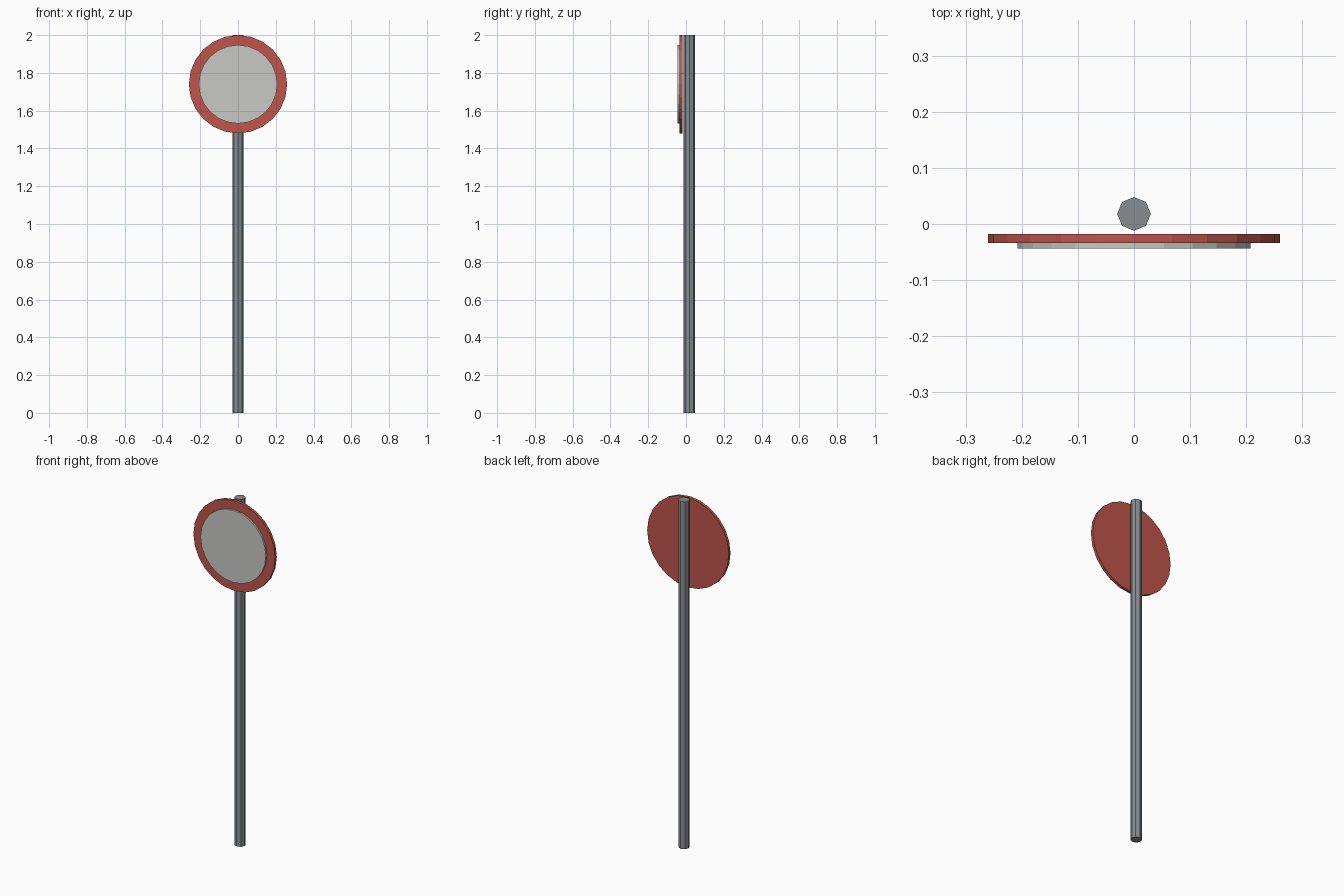
import bpy
import math

cube = bpy.data.objects.get("Cube")
if cube:
    bpy.data.objects.remove(cube, do_unlink=True)


def material(name, colour):
    mat = bpy.data.materials.new(name)
    mat.use_nodes = True
    mat.diffuse_color = (*colour, 1)
    mat.node_tree.nodes["Principled BSDF"].inputs["Base Color"].default_value = (*colour, 1)
    return mat


def cylinder(name, sides, radius, depth, location, mat, tilt=0):
    bpy.ops.mesh.primitive_cylinder_add(vertices=sides, radius=radius, depth=depth,
                                        location=location, rotation=(tilt, 0, 0))
    obj = bpy.context.object
    obj.name = name
    obj.data.materials.append(mat)
    return obj


steel = material("steel grey", (0.25, 0.27, 0.28))
red = material("sign red", (0.52, 0.09, 0.07))
pale = material("pale grey", (0.58, 0.58, 0.56))

SIGN_Z = 1.74
FACING = math.pi / 2

# Upright octagonal post
cylinder("post", 8, 0.03, 2.0, (0, 0.018, 1.0), steel)

# Round red plate in front of the post
cylinder("sign_plate", 24, 0.26, 0.016, (0, -0.026, SIGN_Z), red, FACING)

# Pale raised centre on the front of the plate
cylinder("sign_face", 24, 0.208, 0.01, (0, -0.039, SIGN_Z), pale, FACING)
